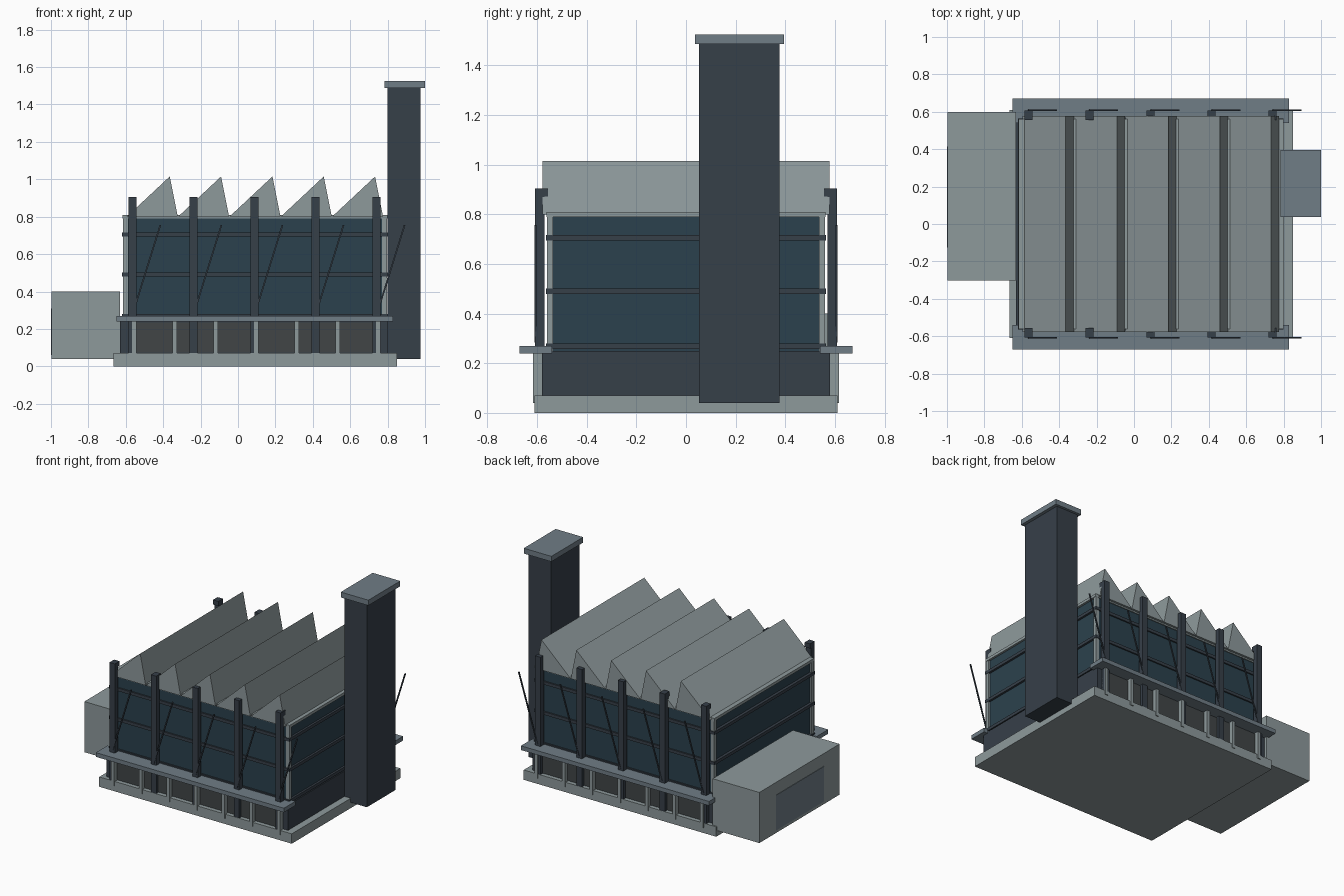
import bpy, bmesh, math

if "Cube" in bpy.data.objects:
    bpy.data.objects.remove(bpy.data.objects["Cube"])


def material(name, rgb):
    m = bpy.data.materials.new(name)
    m.diffuse_color = (*rgb, 1)
    m.use_nodes = True
    m.node_tree.nodes["Principled BSDF"].inputs["Base Color"].default_value = m.diffuse_color
    return m


CONCRETE = material("pale_concrete", (0.27, 0.32, 0.33))
STEEL = material("dark_steel", (0.037, 0.05, 0.066))
GLASS = material("teal_glass", (0.024, 0.053, 0.074))
SLATE = material("slate", (0.16, 0.205, 0.24))
WINDOW = material("dark_window", (0.052, 0.06, 0.062))


def finish(name, bm, mat):
    bmesh.ops.recalc_face_normals(bm, faces=bm.faces)
    me = bpy.data.meshes.new(name)
    bm.to_mesh(me)
    bm.free()
    me.materials.append(mat)
    ob = bpy.data.objects.new(name, me)
    bpy.context.collection.objects.link(ob)
    return ob


def box(name, x, y, z, mat):
    """Box from (min, max) pairs on each axis."""
    bm = bmesh.new()
    bmesh.ops.create_cube(bm, size=1)
    for v in bm.verts:
        v.co = [r[0] if c < 0 else r[1] for c, r in zip(v.co, (x, y, z))]
    return finish(name, bm, mat)


def prism(name, profile, y0, y1, mat):
    """Extrude an xz profile along y."""
    bm = bmesh.new()
    face = bm.faces.new([bm.verts.new((px, y0, pz)) for px, pz in profile])
    ext = bmesh.ops.extrude_face_region(bm, geom=[face])
    verts = [g for g in ext["geom"] if isinstance(g, bmesh.types.BMVert)]
    bmesh.ops.translate(bm, verts=verts, vec=(0, y1 - y0, 0))
    return finish(name, bm, mat)


def both_sides(name, x, y, z, mat):
    """Box on the back (+y) side and its mirror image on the front."""
    box("back_" + name, x, y, z, mat)
    box("front_" + name, x, (-y[1], -y[0]), z, mat)


# Base slab and ground floor
box("base_slab", (-0.665, 0.85), (-0.61, 0.61), (0, 0.07), CONCRETE)
box("ground_floor", (-0.63, 0.80), (-0.58, 0.58), (0.07, 0.25), STEEL)
both_sides("ledge", (-0.65, 0.83), (0.54, 0.67), (0.24, 0.27), SLATE)

# Ground floor columns with windows between them
for i in range(7):
    cx = -0.555 + i * 0.2175
    both_sides(f"column_{i + 1}", (cx - 0.012, cx + 0.012), (0.58, 0.616), (0.04, 0.24), CONCRETE)
    if i < 6:
        both_sides(f"window_{i + 1}", (cx + 0.012, cx + 0.2055), (0.57, 0.586), (0.075, 0.235), WINDOW)

# Glazed upper hall with corner columns and horizontal bands
box("glazed_hall", (-0.60, 0.785), (-0.555, 0.555), (0.25, 0.79), GLASS)
for n, x in (("left", (-0.615, -0.588)), ("right", (0.77, 0.797))):
    both_sides(f"{n}_corner_column", x, (0.535, 0.561), (0.25, 0.79), CONCRETE)
for i, z in enumerate((0.268, 0.49, 0.705)):
    box(f"band_{i + 1}", (-0.62, 0.80), (-0.565, 0.565), (z - 0.011, z + 0.011), STEEL)
box("roof_slab", (-0.617, 0.80), (-0.562, 0.562), (0.79, 0.81), CONCRETE)

# Sawtooth roof
for i in range(5):
    x = -0.595 + i * 0.2745
    prism(f"sawtooth_{i + 1}", [(x, 0.80), (x + 0.273, 0.80), (x + 0.23, 1.015)], -0.578, 0.578, CONCRETE)

# Outer posts with inward caps, and thin diagonal braces
for i in range(5):
    px = -0.565 + i * 0.3265
    both_sides(f"post_{i + 1}", (px - 0.021, px + 0.021), (0.57, 0.608), (0.07, 0.905), STEEL)
    both_sides(f"post_cap_{i + 1}", (px - 0.021, px + 0.021), (0.556, 0.59), (0.872, 0.905), STEEL)
    bx, w = px + 0.003, 0.004
    profile = [(bx - w, 0.285), (bx + w, 0.283), (bx + 0.147 + w, 0.755), (bx + 0.147 - w, 0.757)]
    for n, y in (("front", -0.611), ("back", 0.603)):
        prism(f"{n}_brace_{i + 1}", profile, y, y + 0.008, STEEL)

# Chimney
box("chimney", (0.80, 0.977), (0.053, 0.377), (0.04, 1.49), STEEL)
box("chimney_cap", (0.783, 1.0), (0.037, 0.395), (1.487, 1.525), SLATE)

# Side annex with loading door
box("annex", (-0.997, -0.63), (-0.303, 0.60), (0.04, 0.40), CONCRETE)
box("loading_door", (-1.0, -0.98), (-0.125, 0.415), (0.06, 0.31), SLATE)
